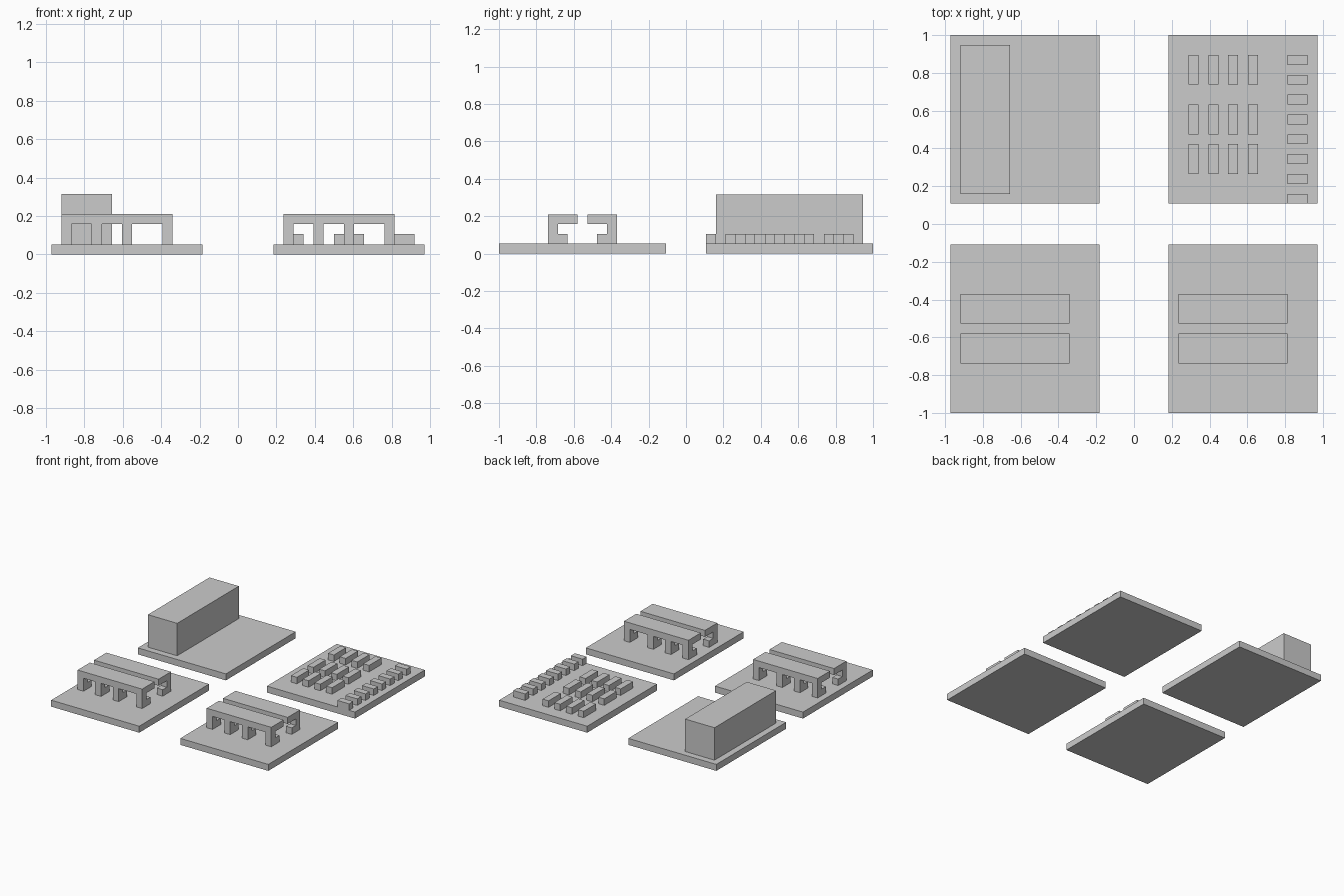
import bpy, bmesh

if "Cube" in bpy.data.objects:
    bpy.data.objects.remove(bpy.data.objects["Cube"])

U = 0.0525                      # grid module of the whole layout
X = {"left": -18.5, "right": 3.5}          # plot origins in modules
Y = {"front": -1 / U, "back": 1 / U - 17}


def make(name, bm):
    bmesh.ops.recalc_face_normals(bm, faces=bm.faces)
    me = bpy.data.meshes.new(name)
    bm.to_mesh(me)
    bm.free()
    ob = bpy.data.objects.new(name, me)
    bpy.context.collection.objects.link(ob)


def boxes(name, origin, items):
    """Boxes given as (x, y, z, width, depth, height) in modules from a plot corner."""
    bm = bmesh.new()
    for x, y, z, w, d, h in items:
        verts = bmesh.ops.create_cube(bm, size=1)["verts"]
        for v in verts:
            v.co = ((origin[0] + x + w * (v.co.x + 0.5)) * U,
                    (origin[1] + y + d * (v.co.y + 0.5)) * U,
                    (z + h * (v.co.z + 0.5)) * U)
    make(name, bm)


def canopy(name, origin, back, side):
    """Roof slab on four C-shaped frames; side is the way the C opens in y."""
    profile = [(0, 1), (2, 1), (2, 2), (1, 2), (1, 3), (0, 3)]
    roof_y = back if side > 0 else back - 3
    boxes(name + "_roof", origin, [(1, roof_y, 3, 11, 3, 1)])
    bm = bmesh.new()
    for x in (1, 4, 7, 11):
        face = bm.faces.new([bm.verts.new(((origin[0] + x) * U,
                                           (origin[1] + back + side * y) * U,
                                           z * U)) for y, z in profile])
        ext = bmesh.ops.extrude_face_region(bm, geom=[face], use_keep_orig=True)["geom"]
        moved = [g for g in ext if isinstance(g, bmesh.types.BMVert)]
        bmesh.ops.translate(bm, verts=moved, vec=(U, 0, 0))
    make(name + "_legs", bm)


# Four base plates
for xn, px in X.items():
    for yn, py in Y.items():
        boxes(f"base_plate_{yn}_{xn}", (px, py), [(0, 0, 0, 15, 17, 1)])

# Large block, back left
boxes("large_block", (X["left"], Y["back"]), [(1, 1, 1, 5, 15, 5)])

# Rows of small blocks, back right
lot = (X["right"], Y["back"])
boxes("long_blocks", lot, [(x, y, 1, 1, 3, 1) for x in (2, 4, 6, 8) for y in (3, 7, 12)])
boxes("edge_blocks", lot, [(12, y, 1, 2, 1, 1) for y in range(0, 16, 2)])

# Facing canopy pairs on both front plots
for xn, px in X.items():
    canopy(f"front_canopy_{xn}", (px, Y["front"]), 5, 1)
    canopy(f"rear_canopy_{xn}", (px, Y["front"]), 12, -1)
